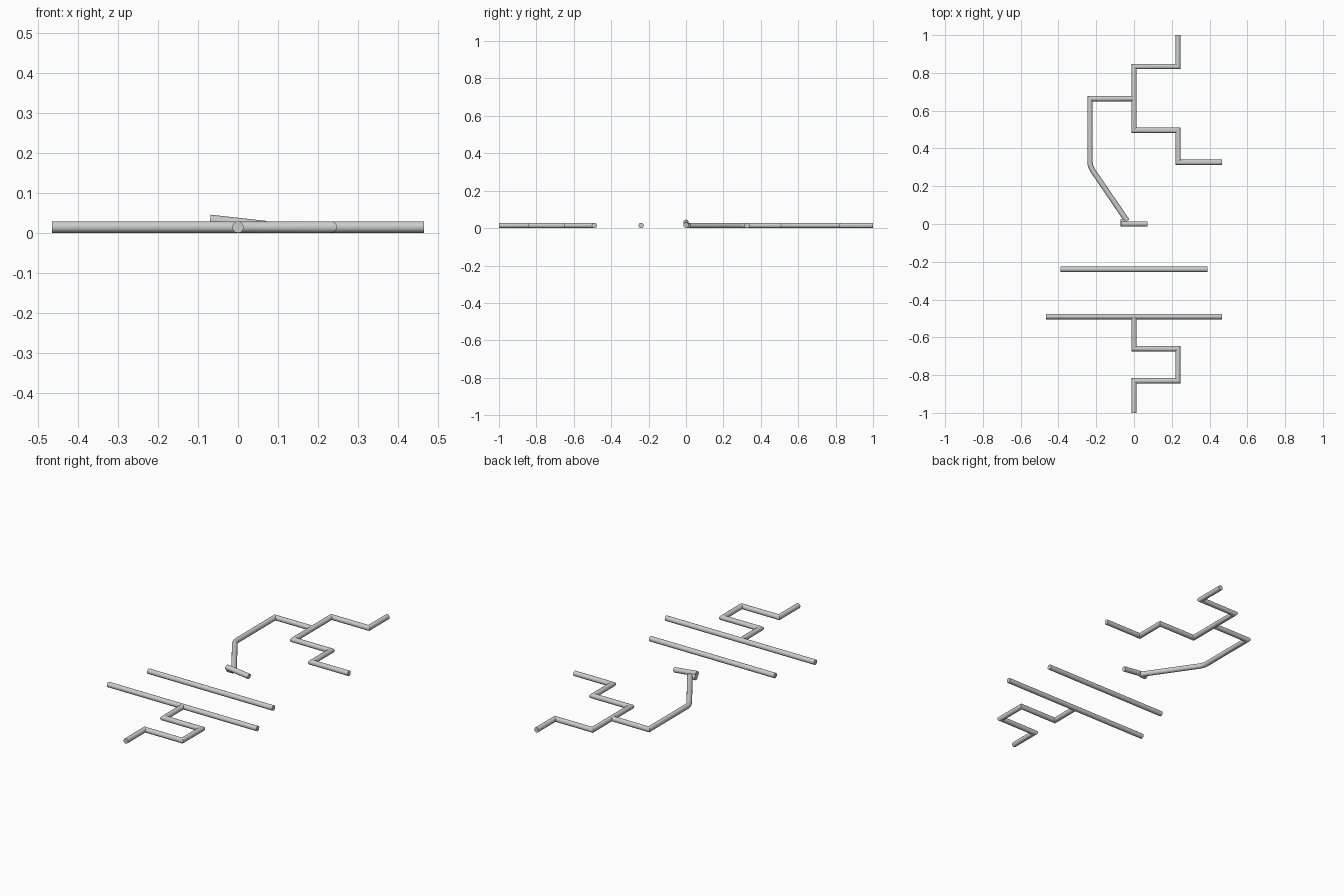
import bpy, bmesh
from math import cos, sin, pi
from mathutils import Vector

if "Cube" in bpy.data.objects:
    bpy.data.objects.remove(bpy.data.objects["Cube"])

R = 0.0143      # rod radius, also centre height
SIDES = 20
S = 0.233       # sideways step of the bent rods
UP = Vector((0, 0, 1))


def rod(name, points):
    """Round rod with mitred corners through the given (x, y[, z]) points."""
    pts = [Vector((p[0], p[1], p[2] if len(p) > 2 else R)) for p in points]
    bm = bmesh.new()
    rings = []
    for i, p in enumerate(pts):
        d_in = (p - pts[i - 1]).normalized() if i else (pts[1] - p).normalized()
        d_out = (pts[i + 1] - p).normalized() if i < len(pts) - 1 else d_in
        t = (d_in + d_out).normalized()
        side = UP.cross(t).normalized()
        up = t.cross(side)
        k = 1 / max(0.3, t.dot(d_in))
        rings.append([bm.verts.new(p + side * (R * k * cos(2 * pi * j / SIDES))
                                   + up * (R * sin(2 * pi * j / SIDES)))
                      for j in range(SIDES)])
    for a, b in zip(rings, rings[1:]):
        for j in range(SIDES):
            n = (j + 1) % SIDES
            bm.faces.new((a[j], a[n], b[n], b[j]))
    bm.faces.new(rings[0])
    bm.faces.new(rings[-1])
    bmesh.ops.recalc_face_normals(bm, faces=bm.faces)
    me = bpy.data.meshes.new(name)
    bm.to_mesh(me)
    bm.free()
    ob = bpy.data.objects.new(name, me)
    bpy.context.collection.objects.link(ob)
    bpy.context.view_layer.objects.active = ob
    ob.select_set(True)
    bpy.ops.object.shade_smooth_by_angle()
    ob.select_set(False)


# straight cross bars
rod("short_cross_bar", [(-0.39, -0.24), (0.39, -0.24)])
rod("long_cross_bar", [(-2 * S, -0.49), (2 * S, -0.49)])

# stepped rod hanging from the long bar
rod("front_stepped_rod", [(0, -0.49), (0, -0.66), (S, -0.66), (S, -0.83),
                          (0, -0.83), (0, -1)])

# stepped rod at the back
rod("back_stepped_rod", [(S, 1), (S, 0.834), (0, 0.834), (0, 0.496), (S, 0.496),
                         (S, 0.326), (2 * S, 0.326)])

# side arm bending in to the middle, with its small tilted handle
rod("side_arm", [(0, 0.664), (-S, 0.664), (-S, 0.325), (-0.229, 0.304),
                 (-0.219, 0.284), (-0.036, 0.016)])
rod("arm_end_stub", [(-0.072, 0.012), (-0.036, 0.012)])
rod("tilted_handle", [(-0.07, 0, 0.031), (0.07, 0, 0.0155)])
